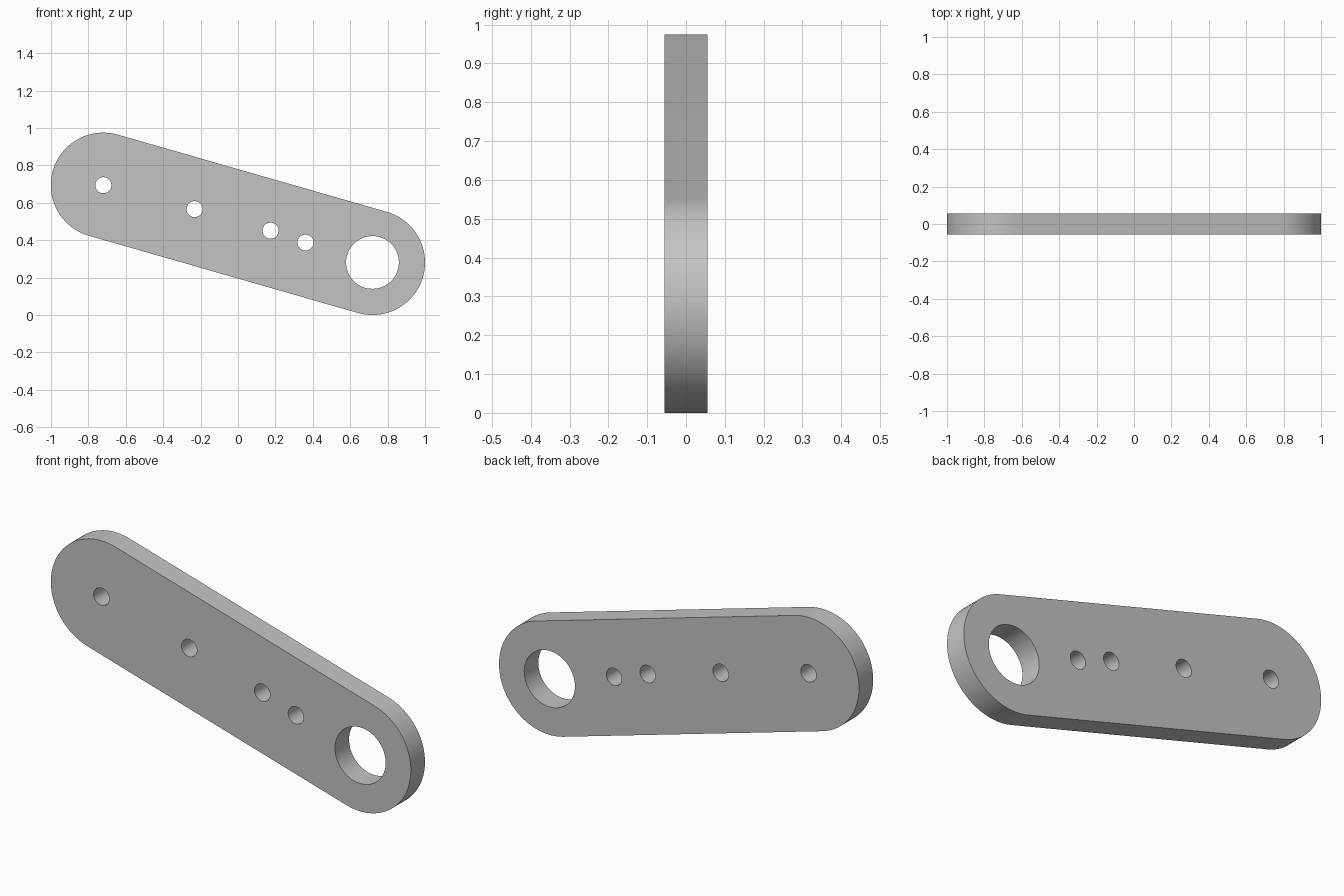
import bpy, bmesh, math
from mathutils import Vector

cube = bpy.data.objects.get("Cube")
if cube:
    bpy.data.objects.remove(cube, do_unlink=True)

THICK = 0.112
UPPER = Vector((-0.72, 0.694))
LOWER = Vector((0.719, 0.281))
RADIUS = 0.281

# Single painted-metal colour
grey = bpy.data.materials.new("light grey")
grey.use_nodes = True
colour = (0.55, 0.55, 0.55, 1)
grey.diffuse_color = colour
grey.node_tree.nodes["Principled BSDF"].inputs["Base Color"].default_value = colour


def arc(centre, radius, start, sweep, steps):
    """Points along an arc in the x-z plane."""
    angles = [start + sweep * i / steps for i in range(steps + 1)]
    return [centre + radius * Vector((math.cos(a), math.sin(a))) for a in angles]


def extrude_outlines(name, outlines, depth):
    """Solid prism for each closed outline, centred on y = 0."""
    bm = bmesh.new()
    for points in outlines:
        face = bm.faces.new([bm.verts.new((p.x, -depth / 2, p.y)) for p in points])
        result = bmesh.ops.extrude_face_region(bm, geom=[face])
        moved = [v for v in result["geom"] if isinstance(v, bmesh.types.BMVert)]
        bmesh.ops.translate(bm, verts=moved, vec=(0, depth, 0))
    bmesh.ops.recalc_face_normals(bm, faces=bm.faces[:])
    mesh = bpy.data.meshes.new(name)
    bm.to_mesh(mesh)
    bm.free()
    mesh.materials.append(grey)
    obj = bpy.data.objects.new(name, mesh)
    bpy.context.collection.objects.link(obj)
    return obj


# Link plate: two half circles joined by straight sides
axis = LOWER - UPPER
side = math.atan2(axis.y, axis.x) + math.pi / 2
outline = (arc(UPPER, RADIUS, side, math.pi, 48)
           + arc(LOWER, RADIUS, side + math.pi, math.pi, 48))
plate = extrude_outlines("link_plate", [outline], THICK)

# Four pin holes and the large bearing hole
holes = [(UPPER, 0.043), (Vector((-0.232, 0.566)), 0.043),
         (Vector((0.174, 0.451)), 0.043), (Vector((0.361, 0.387)), 0.043),
         (LOWER, 0.141)]
circles = [arc(c, r, 0, math.tau, 64)[:-1] for c, r in holes]
cutter = extrude_outlines("hole_cutter", circles, THICK * 2)
cutter.hide_render = True

bpy.ops.object.select_all(action="DESELECT")
bpy.context.view_layer.objects.active = plate
plate.select_set(True)
cut = plate.modifiers.new("holes", "BOOLEAN")
cut.operation = "DIFFERENCE"
cut.solver = "EXACT"
cut.object = cutter
bpy.ops.object.modifier_apply(modifier=cut.name)
bpy.data.objects.remove(cutter, do_unlink=True)

# Smooth rims and bores, crisp plate edges
bpy.ops.object.shade_smooth_by_angle(angle=math.radians(30))
